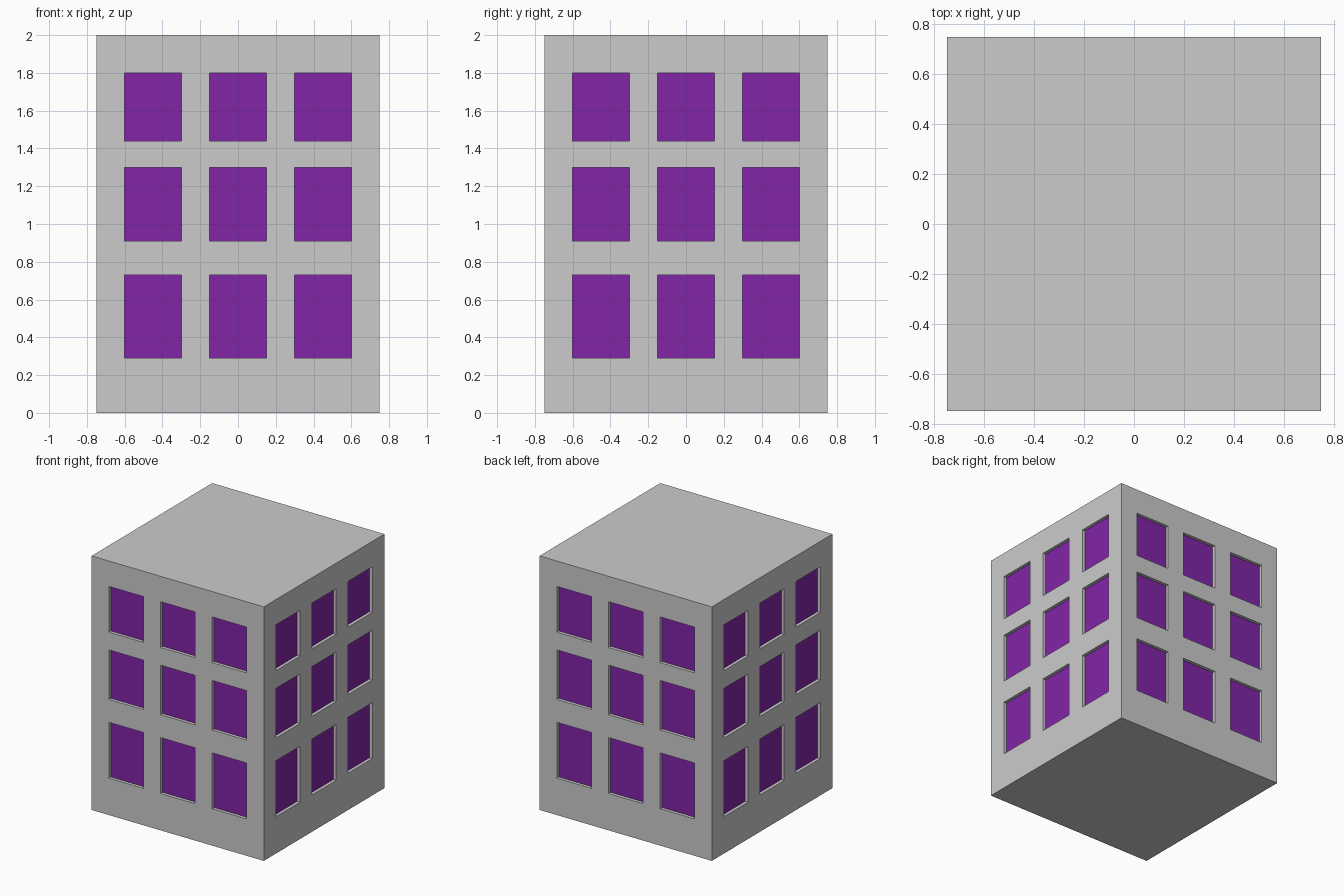
import bpy, bmesh
from mathutils import Matrix, Vector
from math import pi

if "Cube" in bpy.data.objects:
    bpy.data.objects.remove(bpy.data.objects["Cube"])

HALF, DEPTH = 0.75, 0.025
XS = [-HALF, -0.6, -0.3, -0.15, 0.15, 0.3, 0.6, HALF]      # window column edges
ZS = [0, 0.29, 0.73, 0.91, 1.3, 1.44, 1.8, 2]              # window row edges

bm = bmesh.new()
windows = []

# Four walls, each a grid of cells; odd cells are windows
for k in range(4):
    turn = Matrix.Rotation(k * pi / 2, 3, 'Z')
    grid = [[bm.verts.new(turn @ Vector((x, -HALF, z))) for x in XS] for z in ZS]
    for j in range(len(ZS) - 1):
        for i in range(len(XS) - 1):
            f = bm.faces.new((grid[j][i], grid[j][i + 1],
                              grid[j + 1][i + 1], grid[j + 1][i]))
            if i % 2 and j % 2:
                windows.append(f)

# Weld corners, then close roof and floor
bmesh.ops.remove_doubles(bm, verts=bm.verts, dist=1e-4)
bmesh.ops.holes_fill(bm, edges=[e for e in bm.edges if e.is_boundary], sides=0)
bmesh.ops.recalc_face_normals(bm, faces=bm.faces)

# Recess the windows and tag the panes
bmesh.ops.inset_individual(bm, faces=windows, thickness=0, depth=-DEPTH)
for f in windows:
    f.material_index = 1


def make_part(name, tag):
    """Object from the faces carrying the given tag."""
    part = bm.copy()
    bmesh.ops.delete(part, geom=[f for f in part.faces if f.material_index != tag],
                     context='FACES')
    for f in part.faces:
        f.material_index = 0
    mesh = bpy.data.meshes.new(name)
    part.to_mesh(mesh)
    part.free()
    obj = bpy.data.objects.new(name, mesh)
    bpy.context.collection.objects.link(obj)
    return obj


# Grey block and purple panes
make_part("building_block", 0)
panes = make_part("window_panes", 1)
purple = bpy.data.materials.new("purple_glass")
purple.diffuse_color = (0.22, 0.018, 0.39, 1)
purple.use_nodes = True
purple.node_tree.nodes["Principled BSDF"].inputs["Base Color"].default_value = purple.diffuse_color
panes.data.materials.append(purple)
bm.free()
